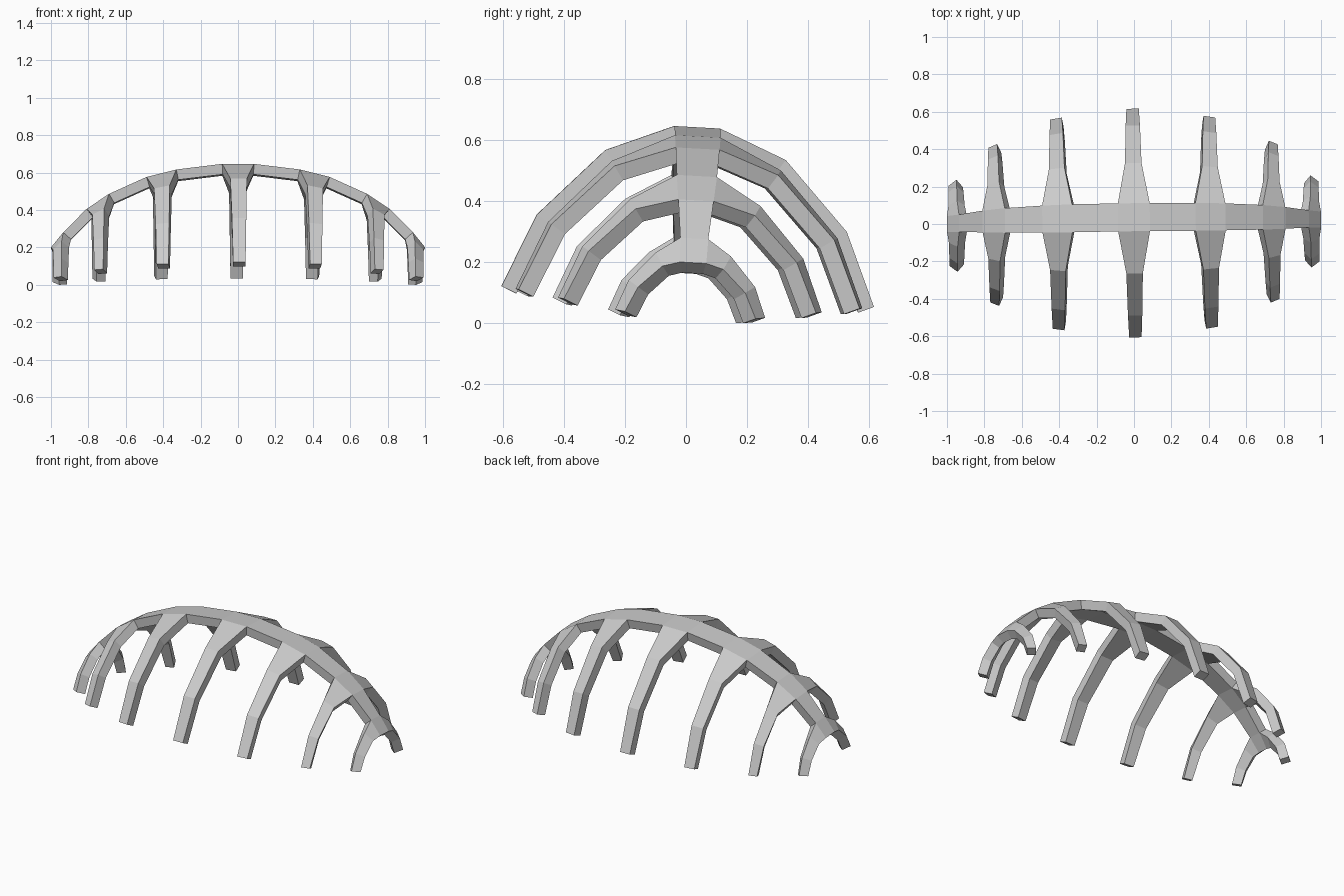
import bpy, bmesh
from math import radians
from mathutils import Matrix, Vector

if "Cube" in bpy.data.objects:
    bpy.data.objects.remove(bpy.data.objects["Cube"])

# Spine profile for one half: x, top height, half width
SPINE = [(0.085, .650, .075), (.33, .620, .075), (.49, .580, .072), (.69, .490, .066),
         (.81, .410, .058), (.935, .285, .046), (1.0, .205, .043)]
# Rib arch of the middle rib (y, z) below the spine edge; other ribs are scaled copies
ARCH = [(.296, .559), (.509, .335), (.612, .094)]
NARROW = [.52, .45, .39]      # rib width relative to its root
DAMP = [.9, .75, .65]         # how far the rib face keeps tilting with the dome

stations = [(-x, z, w) for x, z, w in reversed(SPINE)] + SPINE


def dome(x):
    """Spine height at x relative to the middle."""
    x = abs(x)
    if x <= SPINE[0][0]:
        return 1.0
    for (x0, z0, _), (x1, z1, _) in zip(SPINE, SPINE[1:]):
        if x <= x1:
            return (z0 + (z1 - z0) * (x - x0) / (x1 - x0)) / .65
    return SPINE[-1][1] / .65


bm = bmesh.new()


def face(verts):
    f = bm.faces.new(verts)
    f.normal_update()
    if f.normal.dot(f.calc_center_median()) < 0:
        f.normal_flip()


# Spine strip
edges = {side: [bm.verts.new((x, side * w, z)) for x, z, w in stations] for side in (-1, 1)}
for i in range(len(stations) - 1):
    face([edges[-1][i], edges[-1][i + 1], edges[1][i + 1], edges[1][i]])

# Seven ribs on each side, growing from every second spine segment
for side in (-1, 1):
    for i in range(0, len(stations) - 1, 2):
        a, b = edges[side][i], edges[side][i + 1]
        mid, half = (a.co.x + b.co.x) / 2, (b.co.x - a.co.x) / 2
        end_rib = abs(mid) > .9
        for (y, z), n, d in zip(ARCH, NARROW, DAMP):
            if end_rib:
                n = n * .5 + .45
            row = []
            for e in (-1, 1):
                x = mid + e * half * n
                s = dome(mid) + (dome(x) - dome(mid)) * d
                row.append(bm.verts.new((x, side * y * s, z * s)))
            face([a, b, row[1], row[0]])
            a, b = row

# The whole frame leans slightly
bm.transform(Matrix.Rotation(radians(.7), 4, 'Z') @ Matrix.Rotation(radians(-3.2), 4, 'X'))

mesh = bpy.data.meshes.new("rib_frame")
bm.to_mesh(mesh)
bm.free()
frame = bpy.data.objects.new("rib_frame", mesh)
bpy.context.collection.objects.link(frame)

# Thickness, inward from the outer faces
mod = frame.modifiers.new("thickness", 'SOLIDIFY')
mod.thickness = .055
mod.offset = -1
mod.use_even_offset = True
bpy.context.view_layer.objects.active = frame
frame.select_set(True)
bpy.ops.object.modifier_apply(modifier=mod.name)

# Stand on the ground
low = min(v.co.z for v in frame.data.vertices)
frame.data.transform(Matrix.Translation(Vector((0, 0, -low))))
